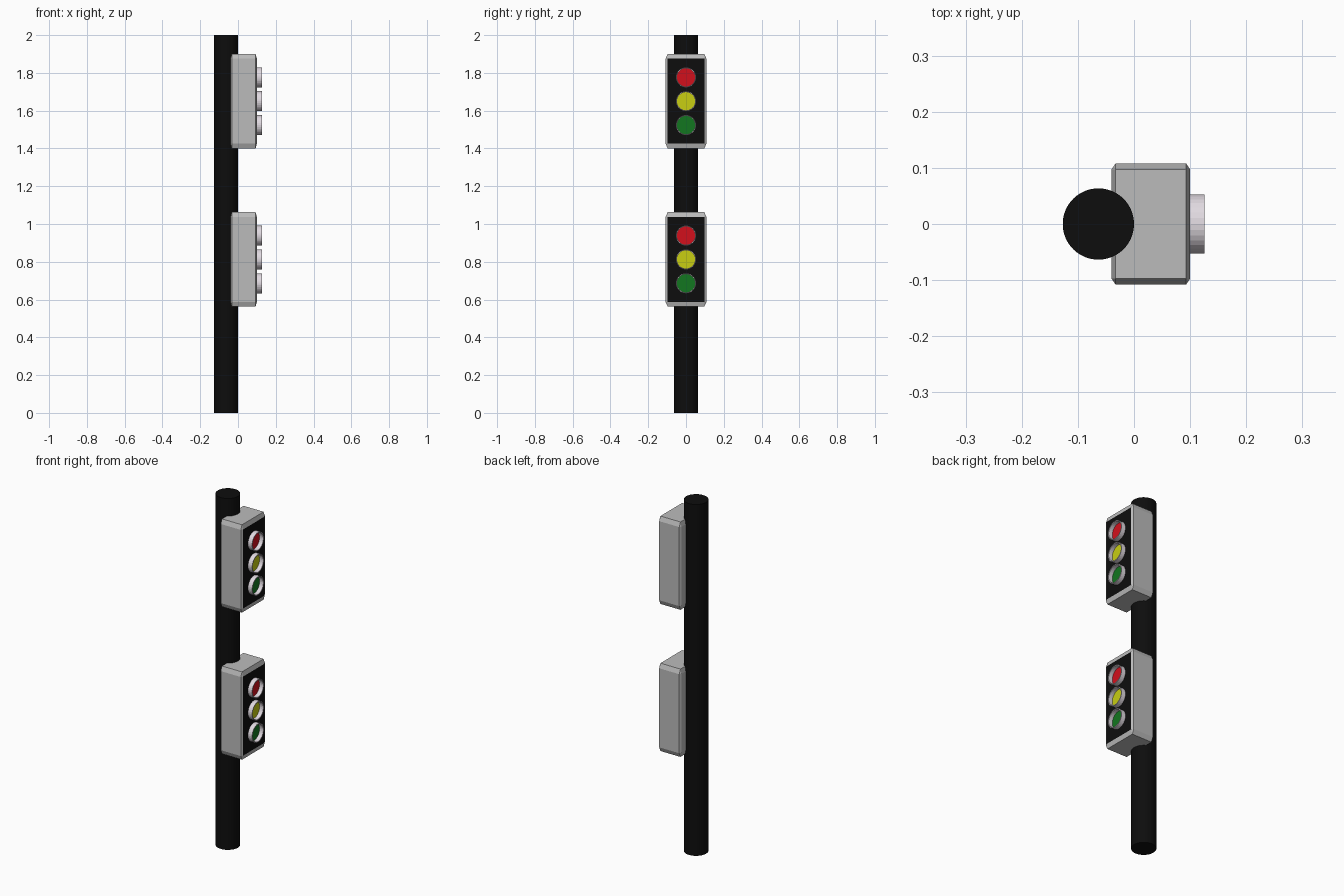
import bpy, bmesh
from math import pi, cos, sin
from mathutils import Matrix, Vector

if "Cube" in bpy.data.objects:
    bpy.data.objects.remove(bpy.data.objects["Cube"])


def material(name, rgb):
    m = bpy.data.materials.new(name)
    m.diffuse_color = (*rgb, 1)
    m.use_nodes = True
    m.node_tree.nodes["Principled BSDF"].inputs["Base Color"].default_value = m.diffuse_color
    return m


BLACK = material("black", (0.004, 0.004, 0.004))
GREY = material("housing_grey", (0.5, 0.5, 0.5))
PALE = material("visor_pale", (0.75, 0.7, 0.75))
LENSES = [("red", material("red", (0.65, 0.005, 0.012))),
          ("yellow", material("yellow", (0.58, 0.62, 0.006))),
          ("green", material("green", (0.006, 0.18, 0.014)))]


def make_object(name, bm, *mats):
    bmesh.ops.recalc_face_normals(bm, faces=bm.faces)
    me = bpy.data.meshes.new(name)
    bm.to_mesh(me)
    bm.free()
    for m in mats:
        me.materials.append(m)
    ob = bpy.data.objects.new(name, me)
    bpy.context.collection.objects.link(ob)
    return ob


def cylinder(name, radius, depth, centre, mat, sides, rot=Matrix()):
    bm = bmesh.new()
    bmesh.ops.create_cone(bm, cap_ends=True, segments=sides, radius1=radius,
                          radius2=radius, depth=depth,
                          matrix=Matrix.Translation(centre) @ rot)
    return make_object(name, bm, mat)


def housing(name, z):
    # unit cube chamfered, then stretched; the front face is the black panel
    bm = bmesh.new()
    bmesh.ops.create_cube(bm, size=1)
    bmesh.ops.bevel(bm, geom=bm.edges[:], offset=0.05, segments=1, affect='EDGES')
    for f in bm.faces:
        f.material_index = int(f.calc_center_median().x > 0.499)
    bmesh.ops.scale(bm, vec=(0.14, 0.216, 0.5), verts=bm.verts)
    bmesh.ops.translate(bm, vec=(0.03, 0, z), verts=bm.verts)
    return make_object(name, bm, GREY, BLACK)


def visor(name, z, sides=32):
    # closed tube wall: rectangular section revolved about the x axis
    bm = bmesh.new()
    section = [(0.095, 0.053), (0.126, 0.053), (0.126, 0.048), (0.095, 0.048)]
    rings = []
    for i in range(sides):
        a = 2 * pi * i / sides
        rings.append([bm.verts.new(Vector((x, r * cos(a), z + r * sin(a))))
                      for x, r in section])
    for i in range(sides):
        p, q = rings[i], rings[(i + 1) % sides]
        for j in range(4):
            k = (j + 1) % 4
            bm.faces.new((p[j], p[k], q[k], q[j]))
    return make_object(name, bm, PALE)


# Pole
pole = cylinder("pole", 0.0635, 2, (-0.0635, 0, 1), BLACK, 64)
bpy.context.view_layer.objects.active = pole
pole.select_set(True)
bpy.ops.object.shade_smooth_by_angle()

# Two signal heads, each with three recessed lenses
TURN = Matrix.Rotation(pi / 2, 4, 'Y')
for level, zc in (("upper", 1.65), ("lower", 0.8125)):
    housing(level + "_housing", zc)
    for i, (colour, mat) in enumerate(LENSES):
        z = zc + 0.1263 * (1 - i)
        visor(f"{level}_{colour}_visor", z)
        cylinder(f"{level}_{colour}_lens", 0.049, 0.007, (0.0985, 0, z), mat, 32, TURN)
